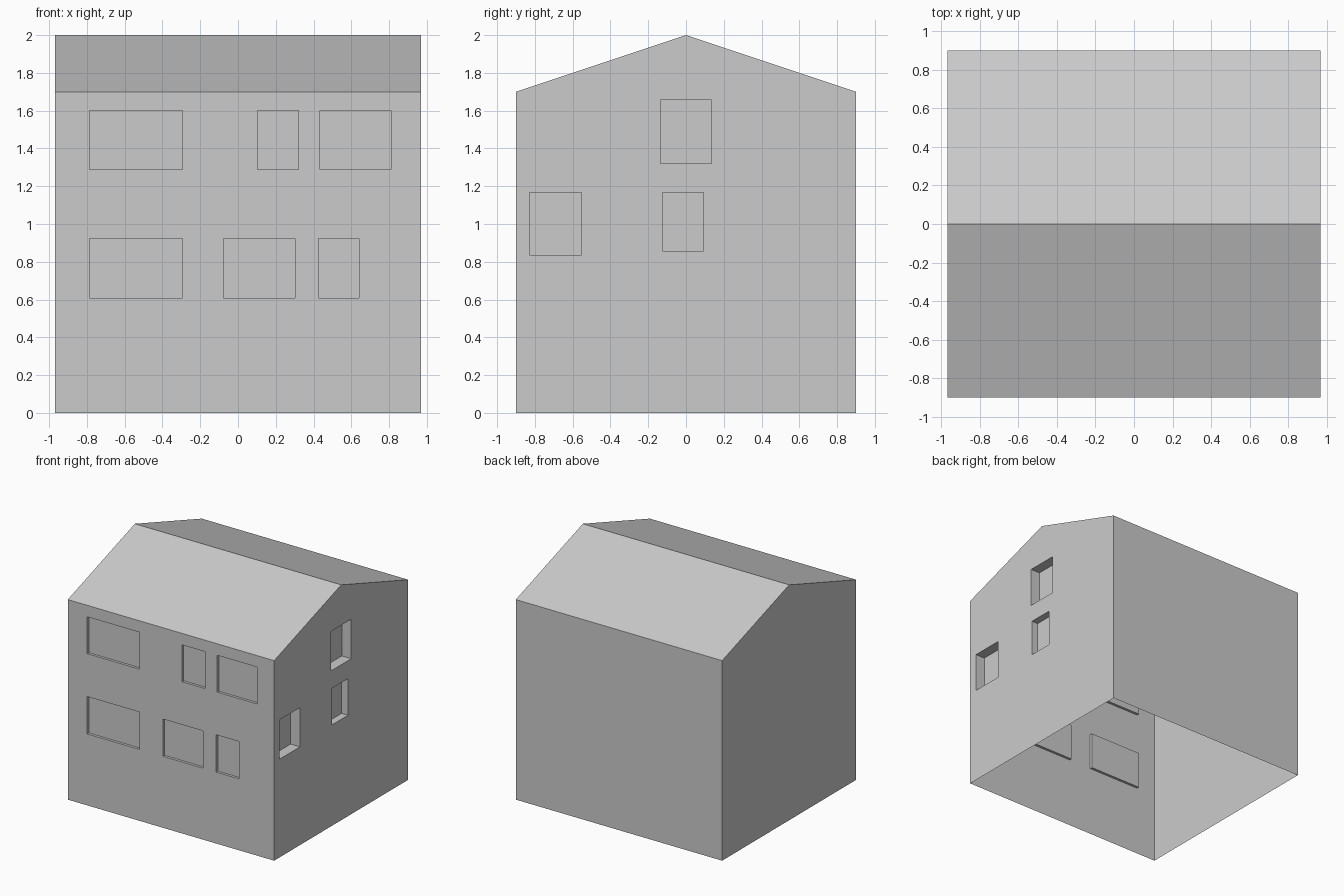
import bpy, bmesh

if "Cube" in bpy.data.objects:
    bpy.data.objects.remove(bpy.data.objects["Cube"])

HX, HY, EAVE, RIDGE = 0.97, 0.90, 1.70, 2.0


def make_object(name, bm):
    bmesh.ops.recalc_face_normals(bm, faces=bm.faces)
    mesh = bpy.data.meshes.new(name)
    bm.to_mesh(mesh)
    bm.free()
    obj = bpy.data.objects.new(name, mesh)
    bpy.context.collection.objects.link(obj)
    return obj


def add_box(bm, lo, hi):
    verts = bmesh.ops.create_cube(bm, size=1)["verts"]
    for v in verts:
        v.co = [(a + b) / 2 + c * (b - a) for a, b, c in zip(lo, hi, v.co)]


# House body: gable profile extruded along x
bm = bmesh.new()
profile = [(-HY, 0), (HY, 0), (HY, EAVE), (0, RIDGE), (-HY, EAVE)]
gable = bm.faces.new([bm.verts.new((-HX, y, z)) for y, z in profile])
new = bmesh.ops.extrude_face_region(bm, geom=[gable], use_keep_orig=True)["geom"]
bmesh.ops.translate(bm, vec=(2 * HX, 0, 0),
                    verts=[g for g in new if isinstance(g, bmesh.types.BMVert)])
house = make_object("house_shell", bm)

# Window recesses: shallow on the front, deeper on the right gable
bm = bmesh.new()
upper, lower = (1.289, 1.602), (0.607, 0.924)
front = [(-0.787, -0.294, upper), (0.103, 0.319, upper), (0.435, 0.81, upper),
         (-0.787, -0.294, lower), (-0.077, 0.303, lower), (0.425, 0.641, lower)]
for x0, x1, (z0, z1) in front:
    add_box(bm, (x0, -HY - 0.1, z0), (x1, -HY + 0.022, z1))
side = [(-0.135, 0.135, 1.321, 1.656, 0.088),
        (-0.828, -0.553, 0.835, 1.168, 0.088),
        (-0.125, 0.092, 0.857, 1.168, 0.06)]
for y0, y1, z0, z1, depth in side:
    add_box(bm, (HX - depth, y0, z0), (HX + 0.1, y1, z1))
cutter = make_object("window_cutter", bm)
cutter.hide_render = True

cut = house.modifiers.new("windows", "BOOLEAN")
cut.operation = "DIFFERENCE"
cut.solver = "EXACT"
cut.object = cutter
bpy.context.view_layer.objects.active = house
bpy.ops.object.modifier_apply(modifier=cut.name)
bpy.data.objects.remove(cutter)

# The shell is open underneath
bm = bmesh.new()
bm.from_mesh(house.data)
floor = [f for f in bm.faces if all(v.co.z < 1e-4 for v in f.verts)]
bmesh.ops.delete(bm, geom=floor, context="FACES_ONLY")
bm.to_mesh(house.data)
bm.free()
